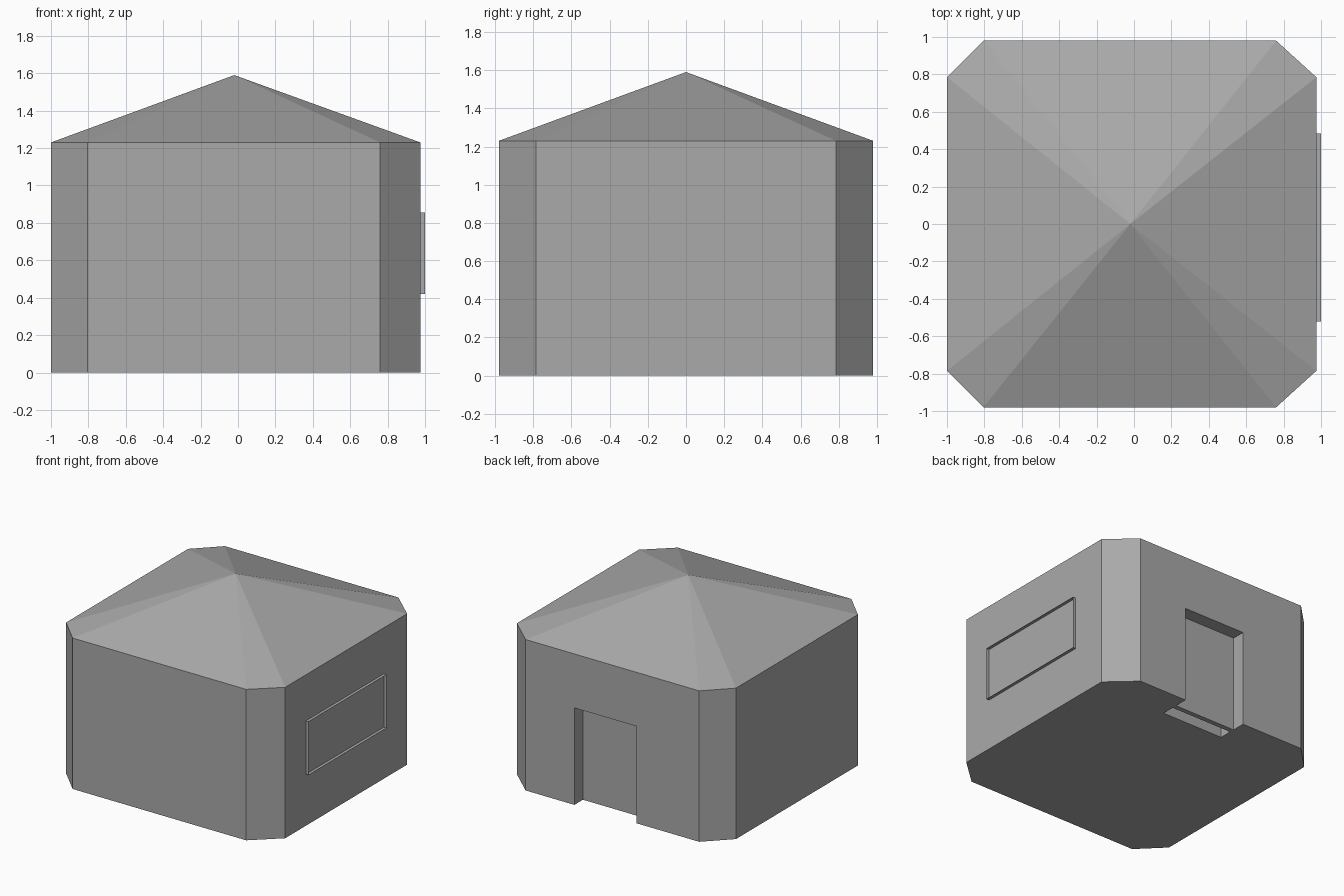
import bpy
import bmesh
from mathutils import Vector

default = bpy.data.objects.get("Cube")
if default:
    bpy.data.objects.remove(default, do_unlink=True)

# Single plain colour
grey = bpy.data.materials.new("plain_grey")
grey.use_nodes = True
colour = (0.4, 0.4, 0.4, 1)
grey.diffuse_color = colour
grey.node_tree.nodes["Principled BSDF"].inputs["Base Color"].default_value = colour

WALL_X, WALL_Y, EAVES = 0.975, 0.98, 1.23
DOOR_RIGHT, DOOR_LEFT, DOOR_TOP = -0.24, 0.32, 0.79


def add_object(name, bm):
    bmesh.ops.recalc_face_normals(bm, faces=bm.faces)
    mesh = bpy.data.meshes.new(name)
    bm.to_mesh(mesh)
    bm.free()
    mesh.materials.append(grey)
    obj = bpy.data.objects.new(name, mesh)
    bpy.context.collection.objects.link(obj)
    return obj


def box(name, low, high):
    low, high = Vector(low), Vector(high)
    bm = bmesh.new()
    bmesh.ops.create_cube(bm, size=1)
    bmesh.ops.scale(bm, vec=high - low, verts=bm.verts)
    bmesh.ops.translate(bm, vec=(low + high) / 2, verts=bm.verts)
    return add_object(name, bm)


def footprint(bm, z):
    # Rectangle with cut corners, counter-clockwise
    cut_y = 0.785
    right = [(-0.805, -WALL_Y), (0.76, -WALL_Y), (WALL_X, -cut_y)]
    corners = right + [(WALL_X, cut_y), (0.76, WALL_Y), (-0.805, WALL_Y),
                       (-1, cut_y), (-1, -cut_y)]
    return [bm.verts.new((x, y, z)) for x, y in corners]


# Walls: extruded footprint
bm = bmesh.new()
base = bm.faces.new(footprint(bm, 0))
top = bmesh.ops.extrude_face_region(bm, geom=[base], use_keep_orig=True)
bmesh.ops.translate(bm, vec=(0, 0, EAVES),
                    verts=[g for g in top["geom"] if isinstance(g, bmesh.types.BMVert)])
walls = add_object("walls", bm)

# Doorway niche cut into the back wall
cutter = box("doorway_cutter", (DOOR_RIGHT, 0.725, -0.2), (DOOR_LEFT, 1.2, DOOR_TOP))
cutter.hide_render = True
cut = walls.modifiers.new("doorway", "BOOLEAN")
cut.operation = "DIFFERENCE"
cut.solver = "EXACT"
cut.object = cutter
bpy.context.view_layer.objects.active = walls
bpy.ops.object.modifier_apply(modifier=cut.name)
bpy.data.objects.remove(cutter, do_unlink=True)

# Door panel set back in the niche
box("door", (DOOR_RIGHT, 0.83, 0), (DOOR_LEFT, 0.87, DOOR_TOP))

# Roof: facets rising to a single peak
bm = bmesh.new()
rim = footprint(bm, EAVES)
peak = bm.verts.new((-0.02, 0, 1.59))
for a, b in zip(rim, rim[1:] + rim[:1]):
    bm.faces.new((a, b, peak))
add_object("roof", bm)

# Window frame: inset rectangle ring standing proud of the wall
bm = bmesh.new()
outline = [(-0.52, 0.42), (0.485, 0.42), (0.485, 0.855), (-0.52, 0.855)]
pane = bm.faces.new([bm.verts.new((WALL_X, y, z)) for y, z in outline])
bmesh.ops.inset_region(bm, faces=[pane], thickness=0.038, use_boundary=True)
bmesh.ops.delete(bm, geom=[pane], context="FACES_ONLY")
ring = bmesh.ops.extrude_face_region(bm, geom=bm.faces[:], use_keep_orig=True)
bmesh.ops.translate(bm, vec=(1 - WALL_X, 0, 0),
                    verts=[g for g in ring["geom"] if isinstance(g, bmesh.types.BMVert)])
add_object("window_frame", bm)
